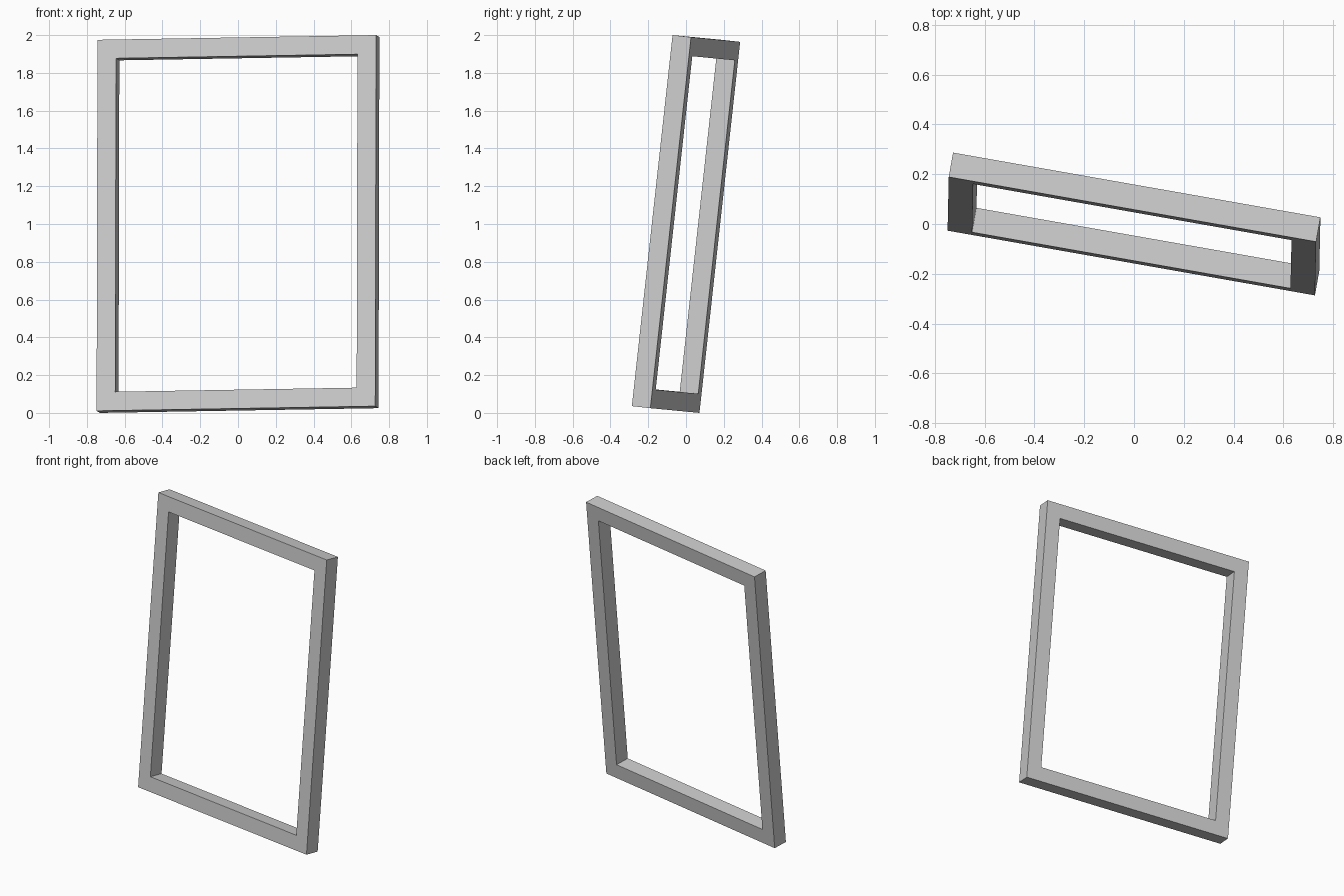
import bpy
from mathutils import Matrix, Vector

if "Cube" in bpy.data.objects:
    bpy.data.objects.remove(bpy.data.objects["Cube"])

W, H, T = 1.498, 1.976, 0.1  # outer width, outer height, square bar size

# Leaning, slightly turned frame axes
u = Vector((0.985, -0.1736, 0.0167)).normalized()
v = Vector((0.0024, 0.109, 0.994))
v = (v - u * v.dot(u)).normalized()
d = v.cross(u)
tilt = Matrix((u, d, v)).transposed().to_4x4()
tilt.translation = (0, 0, 1)


def bar(name, x, z, sx, sz):
    bpy.ops.mesh.primitive_cube_add(size=1)
    ob = bpy.context.object
    ob.name = name
    ob.data.transform(Matrix.Diagonal((sx, T, sz, 1)))
    ob.matrix_world = tilt @ Matrix.Translation((x, 0, z))


# Full-width rails at top and bottom
for name, s in (("top_rail", 1), ("bottom_rail", -1)):
    bar(name, 0, s * (H - T) / 2, W, T)

# Posts fitted between the rails
for name, s in (("left_post", -1), ("right_post", 1)):
    bar(name, s * (W - T) / 2, 0, T, H - 2 * T)
